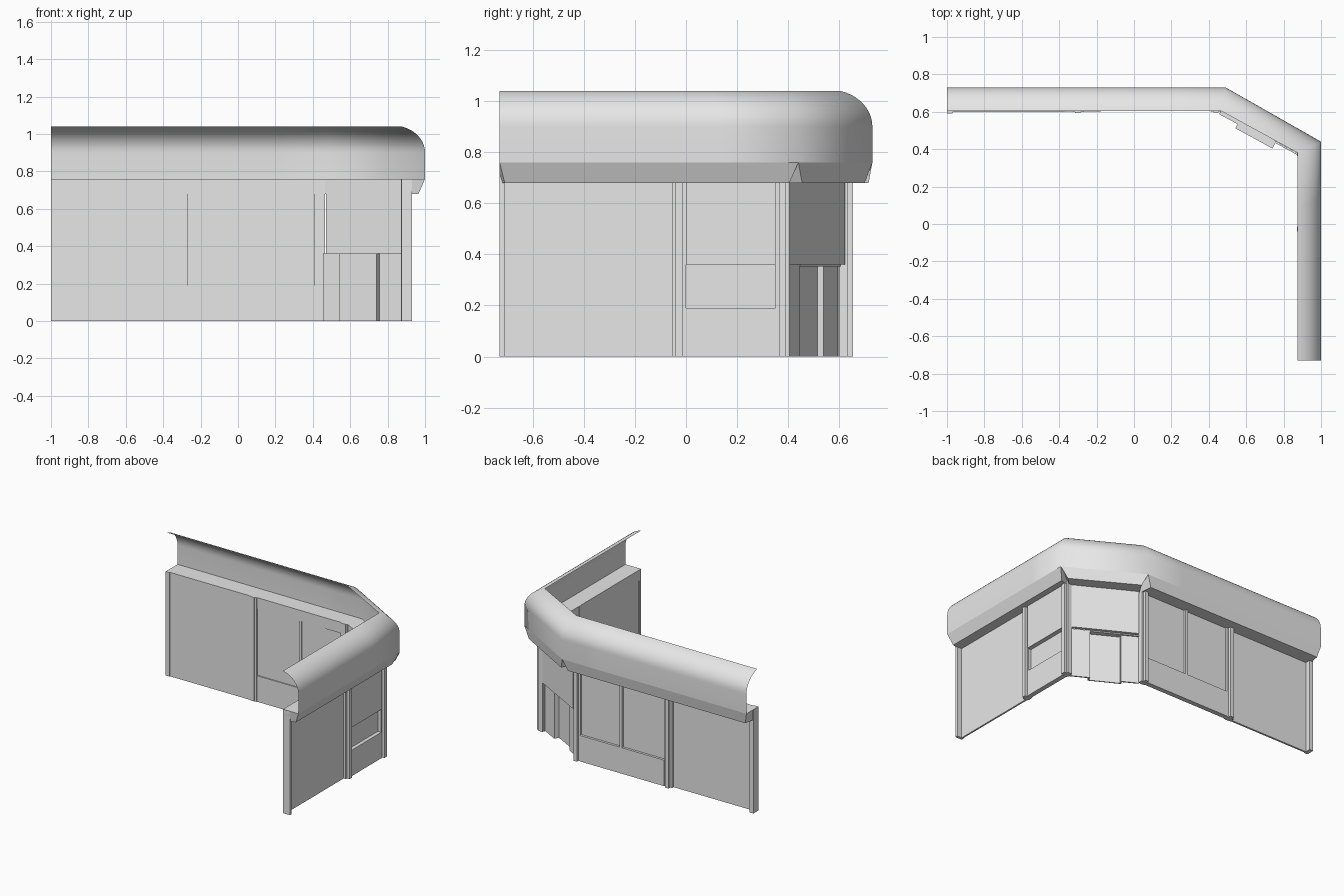
import bpy
import bmesh
import math
from mathutils import Vector

cube = bpy.data.objects.get("Cube")
if cube:
    bpy.data.objects.remove(cube, do_unlink=True)

grey = bpy.data.materials.new("plain_grey")
grey.use_nodes = True
grey.diffuse_color = (0.8, 0.8, 0.8, 1)
grey.node_tree.nodes["Principled BSDF"].inputs["Base Color"].default_value = (0.8, 0.8, 0.8, 1)


def finish(name, bm, smooth=False):
    bmesh.ops.recalc_face_normals(bm, faces=bm.faces)
    for f in bm.faces:
        f.smooth = smooth
    mesh = bpy.data.meshes.new(name)
    bm.to_mesh(mesh)
    bm.free()
    mesh.materials.append(grey)
    obj = bpy.data.objects.new(name, mesh)
    bpy.context.collection.objects.link(obj)
    return obj


def prism(name, bottom, top):
    """Solid between two four-sided outlines."""
    bm = bmesh.new()
    low = [bm.verts.new(p) for p in bottom]
    high = [bm.verts.new(p) for p in top]
    bm.faces.new(low[::-1])
    bm.faces.new(high)
    for i in range(4):
        j = (i + 1) % 4
        bm.faces.new((low[i], low[j], high[j], high[i]))
    return finish(name, bm)


class Wall:
    """A straight wall run: s runs along it, o points outward."""

    def __init__(self, name, start, end, out):
        self.name = name
        self.a = Vector(start)
        self.d = (Vector(end) - self.a).normalized()
        n = Vector((-self.d.y, self.d.x))
        self.n = n if n.dot(Vector(out)) > 0 else -n

    def slab(self, part, s0, s1, o0, o1, z0, z1):
        flat = [self.a + self.d * s + self.n * o
                for s, o in ((s0, o0), (s1, o0), (s1, o1), (s0, o1))]
        rings = [[(p.x, p.y, z) for p in flat] for z in (z0, z1)]
        return prism(self.name + "_" + part, *rings)

    def post(self, part, s0, s1):
        w = (s1 - s0) / 4
        self.slab(part + "_frame", s0, s1, -0.004, 0.03, 0, TOP)
        self.slab(part + "_core", s0 + w, s1 - w, -0.008, 0.05, 0, TOP)


TOP, SOFFIT, SILL, MID = 0.76, 0.68, 0.19, 0.36

# Long wall: end post, plain panel, two-pane window bay
long_wall = Wall("long_wall", (-1, 0.60), (0.46, 0.605), (0, 1))
long_wall.slab("end_post", 0, 0.03, -0.008, 0.05, 0, TOP)
long_wall.slab("panel", 0.03, 0.67, -0.002, 0.012, 0, TOP)
long_wall.post("middle_post", 0.67, 0.73)
long_wall.slab("window_sill", 0.73, 1.41, 0, 0.035, 0, SILL)
for i, (s0, s1) in enumerate(((0.73, 1.07), (1.09, 1.41))):
    long_wall.slab(f"window_pane_{i + 1}", s0, s1, 0.008, 0.018, SILL, SOFFIT)
long_wall.slab("window_mullion", 1.07, 1.09, 0, 0.035, SILL, SOFFIT)
long_wall.post("corner_post", 1.41, 1.465)

# Short wall: end post, plain panel, serving bay with a recessed slot
short_wall = Wall("short_wall", (0.88, -0.73), (0.88, 0.4), (1, 0))
short_wall.slab("end_post", 0, 0.02, -0.005, 0.05, 0, TOP)
short_wall.slab("panel", 0.02, 0.675, 0, 0.012, 0, TOP)
short_wall.post("middle_post", 0.675, 0.73)
short_wall.slab("bay_upper_panel", 0.73, 1.08, 0, 0.04, MID, SOFFIT)
short_wall.slab("bay_recess", 0.73, 1.08, 0, 0.008, SILL, MID)
short_wall.slab("bay_lower_panel", 0.73, 1.08, 0, 0.035, 0, SILL)
short_wall.post("corner_post", 1.08, 1.135)

# Corner wall: upper panel over a recessed doorway
corner = Wall("corner_wall", (0.465, 0.605), (0.878, 0.38), (1, 2))
corner.slab("upper_panel", 0.005, 0.47, 0, 0.022, MID, TOP)
corner.slab("left_panel", 0, 0.12, -0.02, -0.01, 0, MID)
corner.slab("right_panel", 0.33, 0.47, -0.012, -0.002, 0, MID)
corner.slab("door", 0.12, 0.33, -0.045, -0.037, 0, MID)
corner.slab("door_jamb_left", 0.112, 0.12, -0.045, -0.01, 0, MID)
corner.slab("door_jamb_right", 0.33, 0.338, -0.045, -0.002, 0, MID)
corner.slab("lower_cap", 0.12, 0.33, -0.045, 0.0, MID - 0.008, MID)
corner.slab("left_cap", 0, 0.12, -0.02, 0.0, MID - 0.008, MID)

# Fascia boxes under the canopy, with tapered ends that leave notches at corners
inner = [Vector(p) for p in ((-1, 0.605), (0.465, 0.605), (0.875, 0.38), (0.875, -0.73))]
outer = [Vector(p) for p in ((-1, 0.73), (0.49, 0.73), (1.0, 0.44), (1.0, -0.73))]
hems = (((-0.98, 0.715), (0.455, 0.715)),
        ((0.52, 0.70), (0.952, 0.455)),
        ((0.965, 0.405), (0.965, -0.71)))
for i, (name, hem) in enumerate(zip(("long", "corner", "short"), hems)):
    low = [(*p, SOFFIT) for p in (inner[i], inner[i + 1], hem[1], hem[0])]
    high = [(*p, TOP) for p in (inner[i], inner[i + 1], outer[i + 1], outer[i])]
    prism(name + "_fascia", low, high)


# Curved canopy sheet: upright foot, then an arc leaning inward
def with_loops(path):
    a, b, c, d = path
    return [a, b + (a - b).normalized() * 0.3, b, c, c + (d - c).normalized() * 0.3, d]


rim_in, rim_out = with_loops(inner), with_loops(outer)
profile = [(1, TOP)]
for k in range(11):
    angle = math.radians(75) * k / 10
    lean = (1 - math.cos(angle)) / (1 - math.cos(math.radians(75)))
    rise = math.sin(angle) / math.sin(math.radians(75))
    profile.append((1 - lean, 0.9 + 0.14 * rise))
bm = bmesh.new()
rows = [[bm.verts.new((*a.lerp(b, t), z)) for a, b in zip(rim_in, rim_out)]
        for t, z in profile]
for r0, r1 in zip(rows, rows[1:]):
    for i in range(len(r0) - 1):
        bm.faces.new((r0[i], r0[i + 1], r1[i + 1], r1[i]))
finish("canopy", bm, smooth=True)
